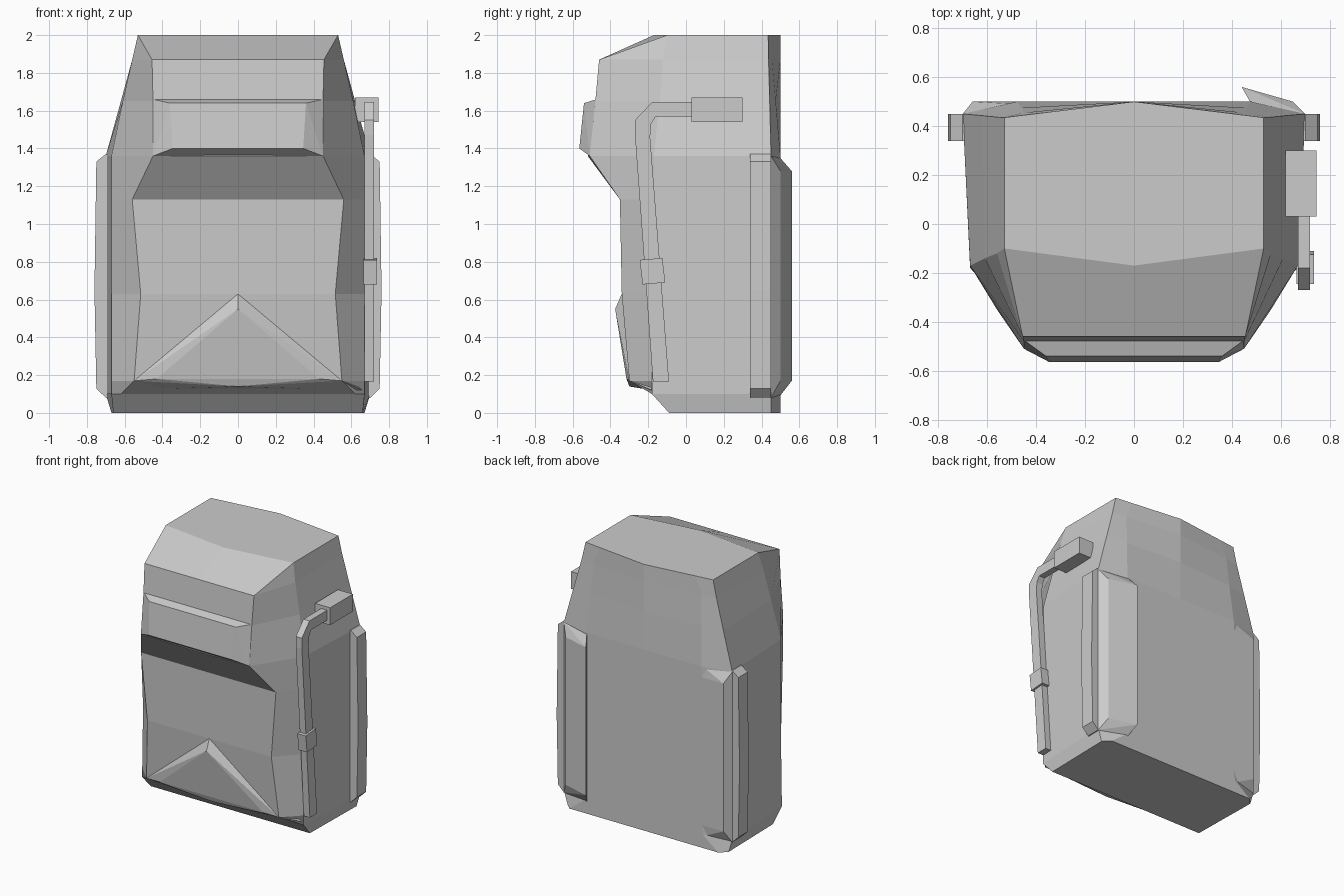
import bpy, bmesh
from mathutils import Vector

cube = bpy.data.objects.get("Cube")
if cube:
    bpy.data.objects.remove(cube, do_unlink=True)

GREY = (0.6, 0.6, 0.6, 1)
grey = bpy.data.materials.new("plain grey")
grey.use_nodes = True
grey.diffuse_color = GREY
grey.node_tree.nodes["Principled BSDF"].inputs["Base Color"].default_value = GREY


def finish(name, bm):
    bmesh.ops.remove_doubles(bm, verts=bm.verts, dist=0.001)
    bmesh.ops.recalc_face_normals(bm, faces=bm.faces)
    mesh = bpy.data.meshes.new(name)
    bm.to_mesh(mesh)
    bm.free()
    mesh.materials.append(grey)
    obj = bpy.data.objects.new(name, mesh)
    bpy.context.collection.objects.link(obj)
    return obj


def hull(name, points):
    bm = bmesh.new()
    for p in points:
        bm.verts.new(p)
    bmesh.ops.convex_hull(bm, input=bm.verts)
    return finish(name, bm)


def both(points):
    return points + [(-x, y, z) for x, y, z in points]


def slab(name, profile, x0, x1):
    """Extrude a y-z outline along x."""
    bm = bmesh.new()
    face = bm.faces.new([bm.verts.new((x0, y, z)) for y, z in profile])
    new = bmesh.ops.extrude_face_region(bm, geom=[face])["geom"]
    bmesh.ops.translate(bm, vec=Vector((x1 - x0, 0, 0)),
                        verts=[v for v in new if isinstance(v, bmesh.types.BMVert)])
    return finish(name, bm)


# Main bag: each level is z, middle y, front corner, side corner, back corner, inner back
levels = [
    (0.00, -0.09, (0.62, -0.09), (0.66, -0.09), (0.67, 0.45), (0.62, 0.50)),
    (0.10, -0.18, (0.62, -0.18), (0.67, -0.18), (0.70, 0.45), (0.49, 0.50)),
    (0.17, -0.30, (0.55, -0.30), (0.67, -0.18), (0.70, 0.45), (0.48, 0.50)),
    (0.63, -0.34, (0.515, -0.34), (0.67, -0.17), (0.70, 0.45), (0.48, 0.50)),
    (1.13, -0.35, (0.56, -0.35), (0.67, -0.17), (0.70, 0.45), (0.48, 0.50)),
    (1.36, -0.52, (0.45, -0.51), (0.67, -0.17), (0.70, 0.45), (0.48, 0.50)),
    (1.65, -0.48, (0.45, -0.48), (0.61, -0.14), (0.62, 0.443), (0.46, 0.475)),
    (1.87, -0.46, (0.455, -0.46), (0.56, -0.12), (0.56, 0.437), (0.45, 0.455)),
    (2.00, -0.17, (0.53, -0.10), (0.53, -0.10), (0.53, 0.435), (0.40, 0.451)),
]
bm = bmesh.new()
rings = []
for z, middle, *side in levels:
    loop = [(0, middle)] + side + [(0, 0.5)] + [(-x, y) for x, y in reversed(side)]
    rings.append([bm.verts.new((x, y, z)) for x, y in loop])
for low, high in zip(rings, rings[1:]):
    for i in range(len(low)):
        j = (i + 1) % len(low)
        bm.faces.new((low[i], low[j], high[j], high[i]))
bm.faces.new(rings[0])
bm.faces.new(rings[-1])
finish("bag_body", bm)

# Raised lid pocket and triangular lower pocket
hull("lid_pocket", both([
    (0.45, -0.475, 1.66), (0.45, -0.51, 1.36), (0.45, -0.50, 1.39),
    (0.36, -0.54, 1.64), (0.345, -0.565, 1.40)]))
hull("lower_pocket", [(0, -0.34, 0.63), (0, -0.375, 0.55), (0, -0.30, 0.14)] + both([
    (0.55, -0.30, 0.17), (0.43, -0.315, 0.18), (0.66, -0.18, 0.12)]))

# Side ribs along the back edges
for sign, name in ((1, "left_side_rib"), (-1, "right_side_rib")):
    hull(name, [(sign * x, y, z) for y in (0.34, 0.45) for x, z in (
        (0.68, 0.08), (0.70, 0.08), (0.75, 0.13), (0.76, 0.65),
        (0.75, 1.33), (0.70, 1.37), (0.68, 1.37))])


# Back shoulder pads, the left one standing further out
def back_pad(name, base, outer):
    hull(name, [(x, y, z) for x, y in base for z in (0.08, 1.36)]
         + [(x, y, z) for x, y in outer for z in (0.17, 1.28)])


back_pad("left_back_pad", [(0.48, 0.49), (0.70, 0.45)], [(0.44, 0.56), (0.65, 0.50)])
back_pad("right_back_pad", [(-0.48, 0.49), (-0.70, 0.45)], [(-0.47, 0.50), (-0.66, 0.50)])

# Side strap with its anchor block and buckle
slab("side_strap", [
    (0.05, 1.645), (-0.18, 1.645), (-0.27, 1.55), (-0.27, 1.47), (-0.175, 0.165),
    (-0.09, 0.165), (-0.19, 1.46), (-0.185, 1.53), (-0.16, 1.57), (0.05, 1.57)],
    0.67, 0.72)
slab("strap_anchor", [(0.03, 1.54), (0.30, 1.54), (0.30, 1.67), (0.03, 1.67)], 0.62, 0.745)
slab("strap_buckle", [(-0.23, 0.68), (-0.11, 0.69), (-0.125, 0.82), (-0.245, 0.81)],
     0.665, 0.735)
